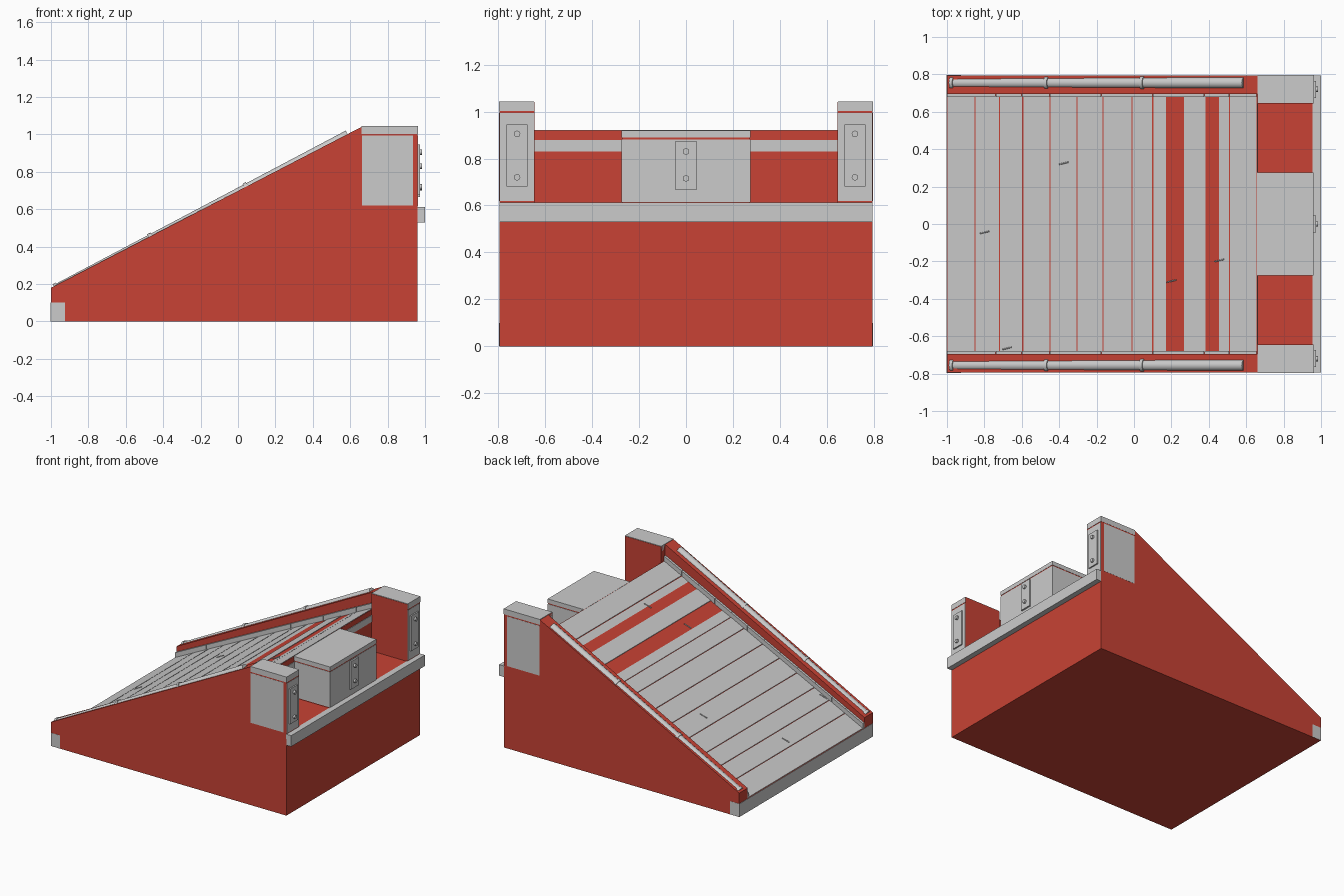
import bpy, bmesh, math
from mathutils import Vector

if "Cube" in bpy.data.objects:
    bpy.data.objects.remove(bpy.data.objects["Cube"])

red = bpy.data.materials.new("red")
red.diffuse_color = (0.58, 0.055, 0.035, 1)
red.use_nodes = True
red.node_tree.nodes["Principled BSDF"].inputs["Base Color"].default_value = red.diffuse_color
W = 0.795


def finish(name, bm, mat=None):
    bmesh.ops.recalc_face_normals(bm, faces=bm.faces)
    me = bpy.data.meshes.new(name)
    bm.to_mesh(me)
    bm.free()
    ob = bpy.data.objects.new(name, me)
    bpy.context.collection.objects.link(ob)
    if mat:
        me.materials.append(mat)
    return ob


def prism(name, pts, y0, y1, mat=None):
    """Extrude an x-z profile along y."""
    bm = bmesh.new()
    f = bm.faces.new([bm.verts.new((x, y0, z)) for x, z in pts])
    ext = bmesh.ops.extrude_face_region(bm, geom=[f])
    verts = [v for v in ext["geom"] if isinstance(v, bmesh.types.BMVert)]
    bmesh.ops.translate(bm, vec=(0, y1 - y0, 0), verts=verts)
    return finish(name, bm, mat)


def box(name, x0, x1, y0, y1, z0, z1, mat=None):
    return prism(name, [(x0, z0), (x1, z0), (x1, z1), (x0, z1)], y0, y1, mat)


def rod(name, a, b, r, sides=16, mat=None):
    a, b = Vector(a), Vector(b)
    bm = bmesh.new()
    bmesh.ops.create_cone(bm, cap_ends=True, segments=sides, radius1=r,
                          radius2=r, depth=(b - a).length)
    ob = finish(name, bm, mat)
    for p in ob.data.polygons:
        p.use_smooth = len(p.vertices) == 4
    ob.location = (a + b) / 2
    ob.rotation_euler = (b - a).to_track_quat('Z', 'Y').to_euler()
    return ob


def deck(x):
    return 0.10 + (x + 1) * 0.494


def slab(name, x0, x1, y0, y1, lo, hi):
    """Slanted board resting in the deck; lo and hi are heights over it."""
    return prism(name, [(x0, deck(x0) - 0.03), (x1, deck(x1) - 0.03),
                        (x1, deck(x1) + hi), (x0, deck(x0) + lo)], y0, y1)


# Solid core below the deck and the back ledge
prism("ramp_core", [(-1, 0), (0.96, 0), (0.96, 0.61), (0.66, 0.61),
                    (0.66, 0.92), (-1, 0.10)], -0.70, 0.70, red)
# Beam across the foot of the ramp
box("foot_beam", -1.002, -0.925, -W - 0.001, W + 0.001, 0.001, 0.10)

# Deck planks, some sunk into the core along one edge
edges = [-1, -0.85, -0.72, -0.595, -0.45, -0.305, -0.165, -0.01, 0.10,
         0.265, 0.385, 0.51, 0.657]
sunk = {8: (0.003, -0.004), 10: (-0.004, 0.003)}
for i, (a, b) in enumerate(zip(edges, edges[1:])):
    lo, hi = sunk.get(i, (0.004, 0.004))
    slab("deck_plank", a + 0.003, b - 0.003, -0.685, 0.685, lo, hi)

# Loose nails on the deck
for x, y in [(-0.8, -0.045), (-0.375, 0.325), (0.2, -0.305),
             (0.455, -0.195), (-0.68, -0.665)]:
    rod("nail", (x - 0.025, y - 0.006, deck(x - 0.025) + 0.006),
        (x + 0.025, y + 0.006, deck(x + 0.025) + 0.006), 0.004, 6)


def bolted_plate(y, hw, z0, z1, bolts):
    box("bolt_plate", 0.955, 0.972, y - hw, y + hw, z0, z1)
    for z in bolts:
        rod("bolt", (0.965, y, z), (0.985, y, z), 0.014, 8)


for s in (-1, 1):
    # Raised side wall
    prism("side_wall", [(-1, 0), (0.96, 0), (0.96, 0.61), (0.66, 0.61),
                        (0.66, 1.04), (-1, 0.18)], s * 0.695, s * W, red)
    # Segmented trim along the inside of the wall
    cuts = [-1, -0.85, -0.74, -0.6, -0.45, -0.305, -0.175, -0.035, 0.10,
            0.235, 0.375, 0.51, 0.657]
    for a, b in zip(cuts, cuts[1:]):
        slab("wall_trim", a + 0.001, b - 0.001, s * 0.678, s * 0.70, 0.04, 0.04)

    # Half-buried hand rail with collars
    def rail(x):
        t = (x + 0.97) / 1.56
        return Vector((x, s * 0.755, 0.18 + (x + 1) * 0.518 - 0.026 + 0.016 * t))
    rod("hand_rail", rail(-0.97), rail(0.59), 0.03)
    for x in (-0.965, -0.46, 0.05):
        rod("rail_collar", rail(x - 0.009), rail(x + 0.009), 0.036)

    # Corner post, its grey cladding and its cap
    box("corner_post", 0.66, 0.96, s * 0.645, s * W, 0.60, 1.04, red)
    box("post_cladding", 0.662, 0.935, s * 0.70, s * (W + 0.001), 0.62, 0.995)
    box("post_back_cladding", 0.945, 0.962, s * 0.648, s * (W - 0.003), 0.618, 0.995)
    box("post_cap", 0.66, 0.962, s * 0.647, s * (W + 0.001), 1.003, 1.044)
    bolted_plate(s * 0.72, 0.045, 0.68, 0.945, (0.72, 0.905))

    # Cross beam in the gap beside the centre block
    box("gap_beam", 0.63, 0.664, s * 0.275, s * 0.645, 0.83, 0.88)

# Centre block with cap and bolted plate
box("centre_core", 0.655, 0.958, -0.273, 0.273, 0.60, 0.917, red)
box("centre_block", 0.658, 0.96, -0.275, 0.275, 0.615, 0.882)
box("centre_cap", 0.658, 0.96, -0.275, 0.275, 0.889, 0.92)
bolted_plate(0, 0.045, 0.665, 0.875, (0.715, 0.83))

# Ledge strip along the back
box("ledge_strip", 0.955, 1.0, -W, W, 0.53, 0.613)
